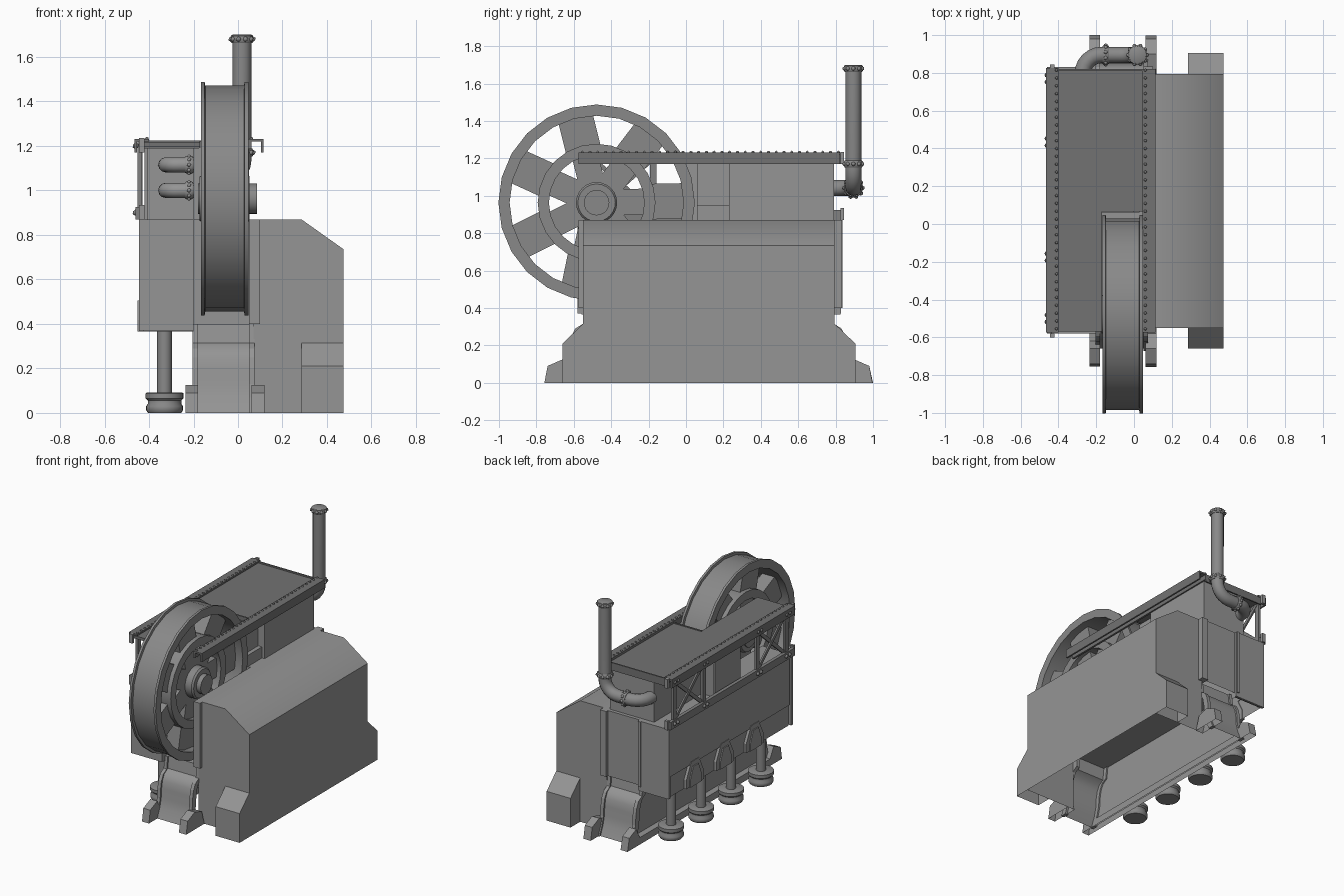
import bpy, bmesh
from math import pi, cos, sin, radians
from mathutils import Vector, Matrix

if "Cube" in bpy.data.objects:
    bpy.data.objects.remove(bpy.data.objects["Cube"])


def finish(name, bm, smooth=0):
    bmesh.ops.recalc_face_normals(bm, faces=bm.faces)
    me = bpy.data.meshes.new(name)
    bm.to_mesh(me)
    bm.free()
    ob = bpy.data.objects.new(name, me)
    bpy.context.collection.objects.link(ob)
    if smooth:
        bpy.ops.object.select_all(action='DESELECT')
        ob.select_set(True)
        bpy.context.view_layer.objects.active = ob
        bpy.ops.object.shade_smooth_by_angle(angle=radians(smooth))
    return ob


def prism(name, pts, axis, a, b, drop=None, smooth=0):
    """Extrude a 2D profile along an axis; drop(v) removes faces whose corners all match."""
    def place(p, t):
        return {'x': (t, p[0], p[1]), 'y': (p[0], t, p[1]), 'z': (p[0], p[1], t)}[axis]
    bm = bmesh.new()
    A = [bm.verts.new(place(p, a)) for p in pts]
    B = [bm.verts.new(place(p, b)) for p in pts]
    bm.faces.new(A)
    bm.faces.new(B)
    n = len(pts)
    for i in range(n):
        j = (i + 1) % n
        bm.faces.new((A[i], A[j], B[j], B[i]))
    bmesh.ops.recalc_face_normals(bm, faces=bm.faces)
    for test in drop or []:
        gone = [f for f in bm.faces if all(test(v.co) for v in f.verts)]
        bmesh.ops.delete(bm, geom=gone, context='FACES')
    return finish(name, bm, smooth)


def box(name, x0, x1, y0, y1, z0, z1, drop=None):
    return prism(name, [(x0, y0), (x1, y0), (x1, y1), (x0, y1)], 'z', z0, z1, drop)


def lathe(name, prof, loc, axis='x', segs=24, closed=False):
    """Spin (radius, offset) points round an axis."""
    d = Vector({'x': (1, 0, 0), 'y': (0, 1, 0), 'z': (0, 0, 1)}[axis])
    rot = d.to_track_quat('Z', 'Y').to_matrix().to_4x4()
    bm = bmesh.new()
    rings = [[bm.verts.new((r * cos(2 * pi * k / segs), r * sin(2 * pi * k / segs), h))
              for k in range(segs)] for r, h in prof]
    for i in range(len(rings) if closed else len(rings) - 1):
        P, Q = rings[i], rings[(i + 1) % len(rings)]
        for k in range(segs):
            m = (k + 1) % segs
            bm.faces.new((P[k], P[m], Q[m], Q[k]))
    if not closed:
        bm.faces.new(rings[0])
        bm.faces.new(rings[-1])
    bmesh.ops.transform(bm, matrix=Matrix.Translation(loc) @ rot, verts=bm.verts)
    return finish(name, bm, 35)


def bar(name, p, q, w, d):
    """Rectangular bar lying in a y-z plane, d deep in x."""
    p, q = Vector(p), Vector(q)
    s = (q - p).normalized().cross(Vector((1, 0, 0))) * w / 2
    return prism(name, [(v.y, v.z) for v in (p + s, q + s, q - s, p - s)], 'x', p.x - d / 2, p.x + d / 2)


def pipe(name, pts, r, bend):
    """Round pipe through points with rounded corners."""
    P = [Vector(p) for p in pts]
    path = [P[0]]
    for a, b, c in zip(P, P[1:], P[2:]):
        s, e = b + (a - b).normalized() * bend, b + (c - b).normalized() * bend
        o = s + e - b
        path += [o + (s - o) * cos(k * pi / 12) + (e - o) * sin(k * pi / 12) for k in range(7)]
    path.append(P[-1])
    cu = bpy.data.curves.new(name, 'CURVE')
    cu.dimensions = '3D'
    cu.bevel_depth, cu.bevel_resolution, cu.use_fill_caps = r, 4, True
    sp = cu.splines.new('POLY')
    sp.points.add(len(path) - 1)
    for pt, v in zip(sp.points, path):
        pt.co = (*v, 1)
    bpy.context.collection.objects.link(bpy.data.objects.new(name, cu))


def studs(name, places, r):
    bm = bmesh.new()
    for p in places:
        bmesh.ops.create_icosphere(bm, subdivisions=1, radius=r, matrix=Matrix.Translation(p))
    finish(name, bm, 60)


def flange(name, loc, axis, r):
    lathe(name, [(r, -.018), (r * 1.12, -.01), (r * 1.12, .01), (r, .018)], loc, axis, 16)
    ring = []
    for k in range(10):
        u, v = r * 1.08 * cos(k * pi / 5), r * 1.08 * sin(k * pi / 5)
        ring.append(Vector(loc) + Vector((0, u, v) if axis == 'x' else (u, v, 0)))
    studs(name + "_bolts", ring, r * .27)


ground = lambda v: v.z < .001

# hollow right-hand housing with its end bumps, open below and to the pedestal
prism("side_housing", [(.07, 0), (.475, 0), (.475, .735), (.285, .87), (.1, .87), (.1, .4), (.07, .4)],
      'y', -.55, .795, [ground, lambda v: v.x < .071], 40)
prism("housing_front_step", [(-.55, 0), (-.55, .315), (-.66, .21), (-.66, 0)], 'x', .285, .475,
      [ground, lambda v: v.y > -.551])
prism("housing_back_step", [(.795, 0), (.795, .315), (.905, .21), (.905, 0)], 'x', .285, .475,
      [ground, lambda v: v.y < .796])

# pedestal with flared ends, and foot rails
half = [(.78, 0), (.75, .07), (.735, .13), (.73, .2), (.72, .25), (.7, .29), (.66, .315), (.65, .4)]
prism("pedestal", [(.12 - y, z) for y, z in half] + [(.12 + y, z) for y, z in half[::-1]],
      'x', -.19, .07, [ground, lambda v: v.x > .069], 35)
for x in (-.205, .05):
    for s in (-1, 1):
        prism("pedestal_rib", [(.12 + s * (y + .012), z) for y, z in half]
              + [(.12 + s * (y - .03), z) for y, z in half[::-1]], 'x', x, x + .025)
prism("left_foot_rail", [(-.755, 0), (-.74, .09), (-.66, .125), (-.62, .05), (.86, .05),
                         (.9, .125), (.98, .09), (1, 0)], 'x', -.235, -.18, [ground])
for s in (-1, 1):
    prism("right_foot", [(.12 + s * a, b) for a, b in
                         [(.877, 0), (.86, .09), (.78, .125), (.7, .1), (.67, 0)]], 'x', .06, .118, [ground])

# middle frame, split by the wheel slot
box("left_frame", -.425, -.2, -.56, .825, .365, .87, [lambda v: v.z < .366])
box("slot_wall", .05, .1, -.575, .835, .4, .87)
box("rear_block", -.2, .05, .07, .815, .4, .87, [lambda v: v.z < .401])
box("left_panel", -.44, -.42, -.55, .81, .52, .87)
for y in (-.58, .81):
    box("frame_end_plate", -.445, -.2, y, y + .02, .37, .87)
box("back_strip", -.225, -.205, .8, .838, .4, .87)

# support legs with round pads, and side brackets between them
for y in (.64, .3, -.04, -.38):
    lathe("leg", [(.033, .08), (.033, .4)], (-.33, y, 0), 'z', 16)
    lathe("leg_pad", [(.075, 0), (.083, .012), (.083, .03), (.075, .042), (.075, .055),
                      (.085, .065), (.085, .088), (.078, .092)], (-.33, y, 0), 'z', 24)
for y in (.53, .19, -.15):
    outer = [(-.1, .365), (-.1, .43), (-.045, .54), (.045, .54), (.1, .43), (.1, .365)]
    prism("side_bracket", [(y + a, b) for a, b in outer], 'x', -.444, -.42)
    prism("bracket_face", [(y + a * .65, .365 + (b - .365) * .8) for a, b in outer], 'x', -.452, -.44)

# engine boxes under the roof
box("engine_box", -.3, .05, .23, .79, .87, 1.19)
box("engine_front_box", -.2, 0, .06, .25, .87, 1.19)
box("engine_front_panel", -.415, -.2, .2, .25, .87, 1.19)
box("engine_side_panel", -.42, -.405, -.02, .27, .87, 1.19)
box("engine_sill", 0, .03, .06, .23, .87, .95)
for z in (1.0, 1.115):
    pipe("front_pipe", [(-.325, .2, z), (-.325, .11, z), (-.2, .11, z)], .034, .06)
    flange("front_pipe_flange", (-.22, .11, z), 'x', .036)

# roof with slot for the wheel
prism("roof", [(-.43, -.57), (-.17, -.57), (-.17, .07), (.055, .07), (.055, .82), (-.43, .82)],
      'z', 1.195, 1.215)
box("roof_slot_lip", -.175, .055, .065, .075, 1.19, 1.22)
box("roof_back_lip", -.43, .055, .81, .82, 1.17, 1.225)
prism("roof_channel_right", [(.045, 1.185), (.06, 1.185), (.06, 1.22), (.103, 1.22), (.103, 1.17),
                             (.115, 1.17), (.115, 1.232), (.045, 1.232)], 'y', -.575, .82)
prism("roof_channel_left", [(-.465, 1.17), (-.453, 1.17), (-.453, 1.22), (-.4, 1.22),
                            (-.4, 1.232), (-.465, 1.232)], 'y', -.575, .825)
studs("roof_rivets", [(x, -.555 + k * .0415, 1.232) for x in (-.41, .06) for k in range(34)], .009)

# side truss
box("truss_lower_rail", -.46, -.435, -.58, .83, .87, .925)
Y = [.77, .434, -.175, -.5]
for y in Y:
    bar("truss_post", (-.442, y, .9), (-.442, y, 1.22), .035, .018)
for a, b in ((Y[0], Y[1]), (Y[2], Y[3])):
    bar("truss_brace", (-.442, a, .91), (-.442, b, 1.2), .025, .012)
    bar("truss_brace", (-.436, a, 1.2), (-.436, b, .91), .025, .012)
studs("truss_bolts", [(-.46, y + d, z) for y in Y for d in (-.018, .018) for z in (.9, 1.2)], .015)
for y in (-.6, .825):
    for z in (.87, 1.17):
        box("rail_end", -.445, -.42, y, y + .02, z, z + .065)

# big spoked wheel
C = Vector((0, -.478, .963))
lathe("wheel_rim", [(.525, -.167), (.525, -.15), (.508, -.147), (.508, .027), (.525, .03), (.525, .047),
                    (.465, .047), (.465, -.167)], C, 'x', 24, True)
lathe("wheel_inner_ring", [(.315, -.14), (.315, .02), (.255, .02), (.255, -.14)], C, 'x', 24, True)
for k in range(7):
    a = radians(104 + k * 360 / 7)
    d = Vector((0, cos(a), sin(a)))
    o = C + Vector((-.06, 0, 0))
    bar("wheel_outer_spoke", o + d * .295, o + d * .475, .19, .1)
    bar("wheel_inner_spoke", o + d * .07, o + d * .275, .14, .1)
lathe("wheel_hub", [(.1, -.172), (.11, -.15), (.11, .04), (.1, .052)], C, 'x', 24)
lathe("wheel_axle", [(.068, -.18), (.068, .085)], C, 'x', 24)

# exhaust pipe with bolted joints
pipe("exhaust_pipe", [(-.272, .78, 1.042), (-.272, .895, 1.042), (.018, .895, 1.042), (.018, .895, 1.69)],
     .043, .1)
for loc, ax in (((.018, .895, 1.68), 'z'), ((.018, .895, 1.17), 'z'), ((-.15, .895, 1.042), 'x')):
    flange("exhaust_flange", loc, ax, .046)
lathe("exhaust_cap", [(.05, 1.67), (.05, 1.695), (.042, 1.7)], (.018, .895, 0), 'z', 16)

# shades of grey
mats = {}
for key, g in (("roof", .17), ("wheel", .25), ("exhaust", .25), ("truss", .22), ("leg", .25), ("body", .3)):
    mats[key] = bpy.data.materials.new(key + "_grey")
    mats[key].diffuse_color = (g, g, g, 1)
for ob in bpy.context.collection.objects:
    ob.data.materials.append(mats[next((k for k in mats if ob.name.startswith(k)), "body")])

for m in bpy.data.materials:
    if m.users and not m.is_grease_pencil:
        m.use_nodes = True
        m.node_tree.nodes["Principled BSDF"].inputs["Base Color"].default_value = m.diffuse_color
